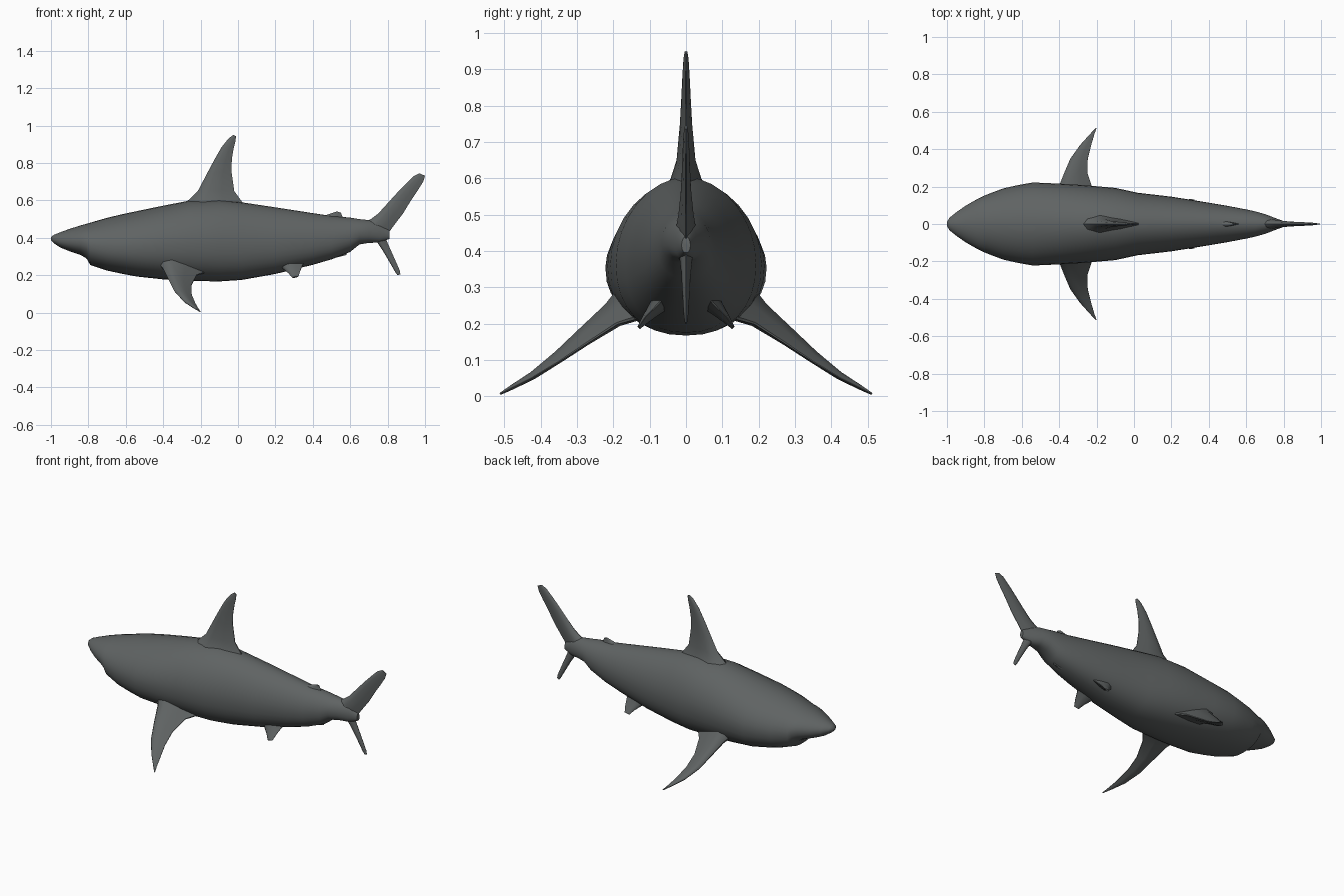
import bpy, bmesh, math
from mathutils import Vector

grey = bpy.data.materials.new("slate grey")
grey.diffuse_color = (0.115, 0.125, 0.125, 1)


def loft(name, rings):
    """Skin a list of equal-length closed rings and cap both ends."""
    bm = bmesh.new()
    rows = [[bm.verts.new(p) for p in ring] for ring in rings]
    n = len(rows[0])
    for a, b in zip(rows, rows[1:]):
        for i in range(n):
            j = (i + 1) % n
            bm.faces.new((a[i], a[j], b[j], b[i]))
    bm.faces.new(rows[0][::-1])
    bm.faces.new(rows[-1])
    bmesh.ops.recalc_face_normals(bm, faces=bm.faces[:])
    mesh = bpy.data.meshes.new(name)
    bm.to_mesh(mesh)
    bm.free()
    mesh.materials.append(grey)
    ob = bpy.data.objects.new(name, mesh)
    bpy.context.collection.objects.link(ob)
    bpy.context.view_layer.objects.active = ob
    bpy.ops.object.select_all(action='DESELECT')
    ob.select_set(True)
    bpy.ops.object.shade_smooth_by_angle(angle=math.radians(55))
    return ob


def body_ring(x, top, bottom, half, n=32):
    """Egg-shaped section, widest below the middle with a fuller belly."""
    mid = bottom + 0.46 * (top - bottom)
    ring = []
    for i in range(n):
        a = 2 * math.pi * i / n
        c, s = math.cos(a), math.sin(a)
        e = 2 / 1.9 if s > 0 else 2 / 2.3
        y = half * math.copysign(abs(c) ** e, c)
        h = (top - mid) if s > 0 else (mid - bottom)
        ring.append((x, y, mid + h * math.copysign(abs(s) ** e, s)))
    return ring


def fin(name, sections, normal, side=1):
    """Sections are (leading point, trailing point, half thickness)."""
    nrm = Vector(normal).normalized()
    foil = [(0, 0), (.08, .6), (.3, 1), (.65, .65), (1, .08),
            (1, -.08), (.65, -.65), (.3, -1), (.08, -.6)]
    rings = []
    for lead, trail, t in sections:
        a, b = Vector(lead), Vector(trail)
        ring = [a.lerp(b, u) + nrm * (v * t) for u, v in foil]
        rings.append([(p.x, p.y * side, p.z) for p in ring])
    return loft(name, rings)


def flat_fin(name, rows):
    """Fin on the centre plane; rows are lead x, z, trail x, z, thickness."""
    return fin(name, [((a, 0, b), (c, 0, d), t) for a, b, c, d, t in rows], (0, 1, 0))


# Body with the jaw step under the snout
loft("body", [body_ring(*s) for s in [
    (-1.0, .403, .388, .012), (-.985, .416, .372, .035), (-.95, .43, .348, .063),
    (-.9, .448, .328, .098), (-.84, .467, .308, .132), (-.81, .475, .29, .147),
    (-.79, .481, .255, .156), (-.7, .507, .225, .19), (-.62, .526, .208, .208),
    (-.54, .543, .193, .222), (-.4, .572, .178, .216), (-.27, .597, .17, .208),
    (-.1, .603, .167, .193), (.02, .59, .175, .167), (.2, .563, .207, .146),
    (.4, .532, .256, .114), (.5, .517, .285, .097), (.6, .508, .325, .078),
    (.65, .5, .365, .067), (.7, .495, .373, .053), (.76, .478, .375, .03),
    (.81, .44, .395, .012)]])

# Fins on the centre line
flat_fin("dorsal_fin", [
    (-.32, .55, .06, .55, .07), (-.265, .602, .02, .595, .042),
    (-.215, .65, -.02, .65, .026), (-.165, .745, -.035, .755, .017),
    (-.125, .82, -.033, .82, .013), (-.088, .885, -.024, .875, .01),
    (-.05, .932, -.013, .92, .007), (-.025, .95, -.011, .943, .004)])
flat_fin("upper_tail_fin", [
    (.66, .48, .76, .38, .03), (.71, .5, .79, .405, .026),
    (.75, .53, .825, .455, .02), (.8, .585, .882, .53, .014),
    (.85, .64, .925, .6, .011), (.9, .692, .965, .66, .009),
    (.94, .73, .99, .7, .007), (.97, .745, 1, .732, .004)])
flat_fin("lower_tail_fin", [
    (.72, .42, .8, .44, .025), (.745, .375, .79, .395, .018),
    (.775, .33, .812, .345, .013), (.815, .262, .842, .278, .009),
    (.84, .218, .865, .225, .006), (.853, .2, .868, .205, .003)])
flat_fin("second_dorsal_fin", [
    (.42, .51, .58, .5, .02), (.47, .522, .56, .51, .012), (.53, .541, .55, .535, .004)])
flat_fin("anal_fin", [
    (.43, .29, .58, .345, .025), (.47, .283, .58, .325, .015), (.54, .298, .58, .308, .005)])

# Paired fins
for label, side in (("left", -1), ("right", 1)):
    fin(label + "_pectoral_fin", [
        ((-.44, .15, .285), (-.18, .14, .215), .055), ((-.4, .205, .235), (-.222, .19, .2), .036),
        ((-.37, .28, .175), (-.25, .275, .145), .025), ((-.34, .35, .115), (-.247, .35, .095), .017),
        ((-.29, .42, .06), (-.228, .425, .05), .011), ((-.24, .475, .027), (-.212, .48, .023), .007),
        ((-.206, .512, .006), (-.2, .512, .006), .003)],
        (0, .6, .8), side)
    fin(label + "_pelvic_fin", [
        ((.2, .06, .27), (.37, .05, .29), .04), ((.235, .085, .24), (.345, .075, .255), .022),
        ((.27, .11, .21), (.332, .11, .22), .012), ((.29, .13, .187), (.322, .13, .192), .005)],
        (0, .75, .65), side)
